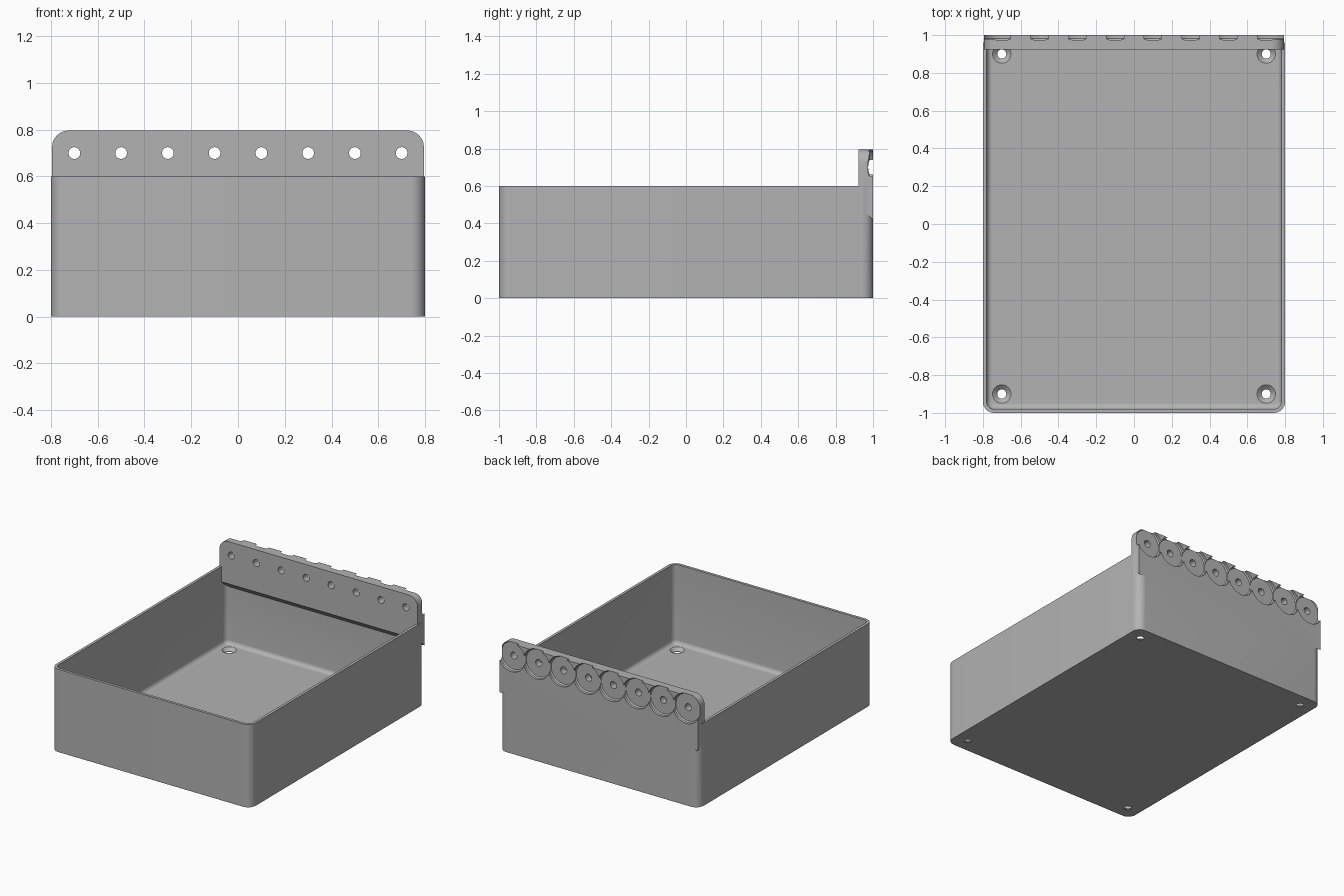
import bpy, bmesh, math
from mathutils import Matrix, Vector

if "Cube" in bpy.data.objects:
    bpy.data.objects.remove(bpy.data.objects["Cube"], do_unlink=True)

HALF_X, HALF_Y, RIM, CORNER = 0.8, 1.0, 0.6, 0.06
WALL, FLOOR, FILLET = 0.02, 0.025, 0.03
PLATE_X, PLATE_FRONT, PLATE_TOP, PLATE_R = 0.795, 0.923, 0.796, 0.07

grey = bpy.data.materials.new("matte grey")
grey.use_nodes = True
grey.diffuse_color = (0.45, 0.45, 0.45, 1)
grey.node_tree.nodes["Principled BSDF"].inputs["Base Color"].default_value = grey.diffuse_color


def finish(bm, name):
    bmesh.ops.recalc_face_normals(bm, faces=bm.faces)
    mesh = bpy.data.meshes.new(name)
    bm.to_mesh(mesh)
    bm.free()
    mesh.materials.append(grey)
    obj = bpy.data.objects.new(name, mesh)
    bpy.context.collection.objects.link(obj)
    return obj


def loft(bm, rings):
    """Skin a list of equal-length closed rings and cap both ends."""
    loops = [[bm.verts.new(p) for p in ring] for ring in rings]
    for a, b in zip(loops, loops[1:]):
        for i in range(len(a)):
            j = (i + 1) % len(a)
            bm.faces.new((a[i], a[j], b[j], b[i]))
    bm.faces.new(loops[0])
    bm.faces.new(loops[-1])


def arc(cx, cy, r, start, steps=10):
    angles = [start + math.pi / 2 * i / steps for i in range(steps + 1)]
    return [(cx + r * math.cos(a), cy + r * math.sin(a)) for a in angles]


def rounded_ring(inset, z):
    r = CORNER - inset
    x, y = HALF_X - CORNER, HALF_Y - CORNER
    points = []
    for k, (sx, sy) in enumerate([(1, 1), (-1, 1), (-1, -1), (1, -1)]):
        points += arc(sx * x, sy * y, r, k * math.pi / 2)
    return [(px, py, z) for px, py in points]


def revolve(bm, profile, matrix, sides=48):
    """Spin (radius, height) steps about the local z axis."""
    turn = [2 * math.pi * i / sides for i in range(sides)]
    loft(bm, [[matrix @ Vector((r * math.cos(a), r * math.sin(a), h)) for a in turn]
              for r, h in profile])


def boolean(target, other, operation):
    mod = target.modifiers.new(operation.lower(), "BOOLEAN")
    mod.operation, mod.solver, mod.object = operation, "EXACT", other
    bpy.context.view_layer.objects.active = target
    bpy.ops.object.modifier_apply(modifier=mod.name)
    bpy.data.objects.remove(other, do_unlink=True)


# Open tray: outer wall, rim, inner wall, filleted floor
bm = bmesh.new()
rings = [rounded_ring(0, 0), rounded_ring(0, RIM), rounded_ring(WALL, RIM)]
for i in range(7):
    a = math.pi / 2 * i / 6
    rings.append(rounded_ring(WALL + FILLET * (1 - math.cos(a)),
                              FLOOR + FILLET * (1 - math.sin(a))))
loft(bm, rings)
tray = finish(bm, "tray_with_hanging_plate")

# Hanging plate: rounded top corners, sloping underside
bm = bmesh.new()
cx, cz = PLATE_X - PLATE_R, PLATE_TOP - PLATE_R
upper = arc(cx, cz, PLATE_R, 0) + arc(-cx, cz, PLATE_R, math.pi / 2)
loft(bm, [[(x, y, z) for x, z in [(-PLATE_X, low), (PLATE_X, low)] + upper]
          for y, low in ((PLATE_FRONT, 0.49), (HALF_Y, 0.42))])
plate = finish(bm, "hanging_plate")
boolean(tray, plate, "UNION")

# Peg holes with round pockets on the back, cut in two alternating sets
to_back = Matrix.Rotation(-math.pi / 2, 4, "X")
peg = [(0.025, 0.85), (0.025, 0.973), (0.099, 0.973), (0.107, 0.981), (0.107, 1.05)]
for first in (0, 1):
    bm = bmesh.new()
    for i in range(first, 8, 2):
        revolve(bm, peg, Matrix.Translation((-0.7 + 0.2 * i, 0, 0.7)) @ to_back)
    boolean(tray, finish(bm, "peg_cutter"), "DIFFERENCE")

# Countersunk screw holes in the floor corners
bm = bmesh.new()
screw = [(0.024, -0.02), (0.024, 0.003), (0.049, FLOOR), (0.049, 0.04)]
for sx in (-1, 1):
    for sy in (-1, 1):
        revolve(bm, screw, Matrix.Translation((0.7 * sx, 0.9 * sy, 0)), 32)
boolean(tray, finish(bm, "screw_cutter"), "DIFFERENCE")

bpy.ops.object.select_all(action="DESELECT")
tray.select_set(True)
bpy.context.view_layer.objects.active = tray
bpy.ops.object.shade_smooth_by_angle(angle=math.radians(30))
